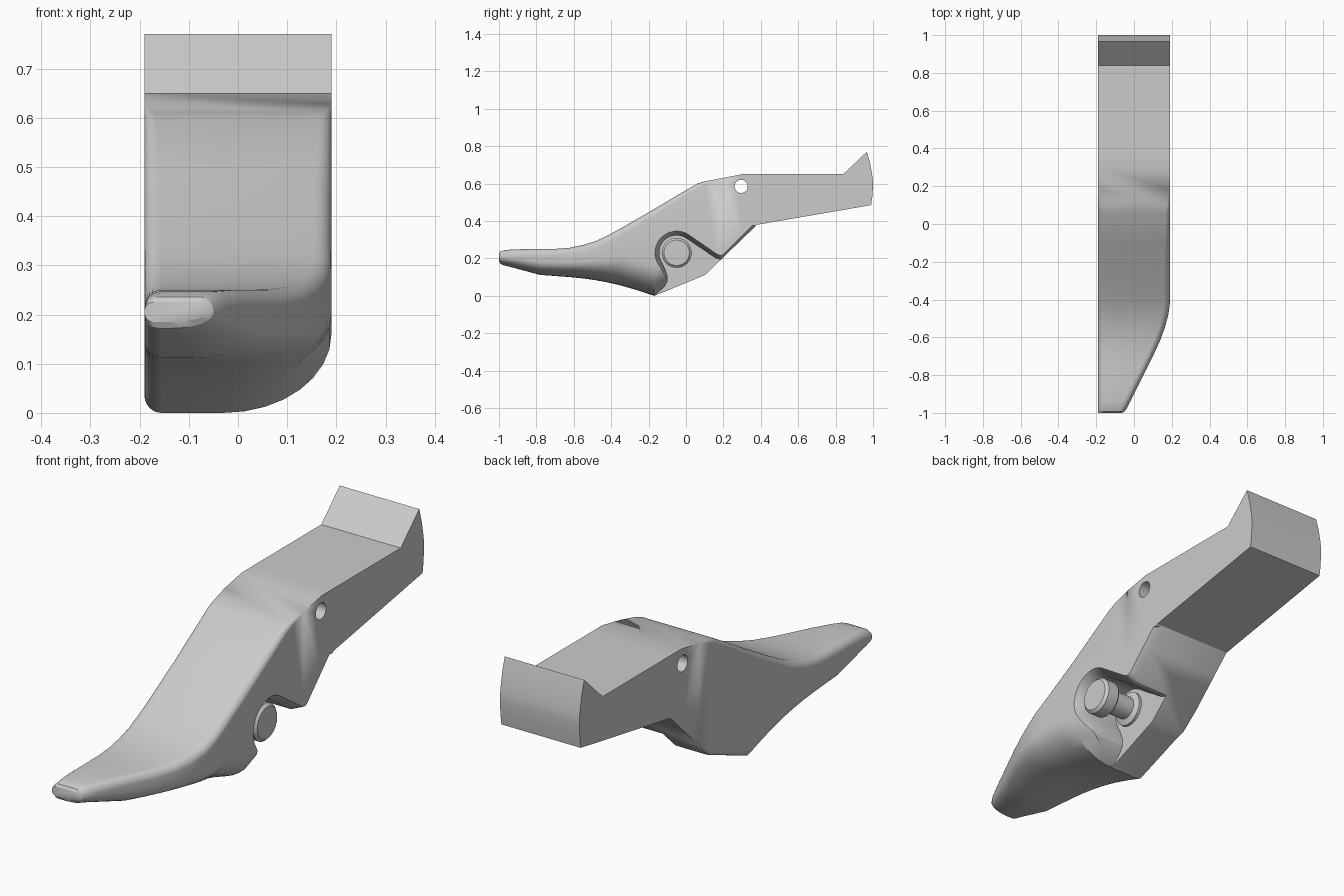
import bpy, bmesh, math

if "Cube" in bpy.data.objects:
    bpy.data.objects.remove(bpy.data.objects["Cube"])

grey = bpy.data.materials.new("light_grey")
grey.diffuse_color = (0.6, 0.6, 0.6, 1)
grey.use_nodes = True
grey.node_tree.nodes["Principled BSDF"].inputs["Base Color"].default_value = grey.diffuse_color


def make_object(name, bm):
    bmesh.ops.remove_doubles(bm, verts=bm.verts, dist=1e-5)
    bmesh.ops.recalc_face_normals(bm, faces=bm.faces)
    mesh = bpy.data.meshes.new(name)
    bm.to_mesh(mesh)
    bm.free()
    mesh.materials.append(grey)
    obj = bpy.data.objects.new(name, mesh)
    bpy.context.collection.objects.link(obj)
    return obj


def loft(name, rings):
    """Skin equal-length rings of points and cap both ends."""
    bm = bmesh.new()
    rows = [[bm.verts.new(p) for p in ring] for ring in rings]
    n = len(rows[0])
    for a, b in zip(rows, rows[1:]):
        for i in range(n):
            j = (i + 1) % n
            bm.faces.new((a[i], a[j], b[j], b[i]))
    bm.faces.new(rows[0])
    bm.faces.new(rows[-1])
    return make_object(name, bm)


def lathe(name, profile, y, z, steps=40):
    """Revolve (x, radius) pairs about an axis along x."""
    turn = [2 * math.pi * i / steps for i in range(steps)]
    return loft(name, [[(x, y + r * math.cos(t), z + r * math.sin(t)) for t in turn]
                       for x, r in profile])


def section(yt, zt, yb, zb, xr, soft, under):
    """Cross-section with rounded corners; soft and under scale the rounding."""
    h, w, xl = zt - zb, xr + 0.19, -0.19
    rs = min(0.035, 0.45 * h) * soft
    corners = [(xr, zt, -1, -1, rs, rs, 0),
               (xl, zt, 1, -1, rs, rs, 90),
               (xl, zb, 1, 1, rs, rs, 180),
               (xr, zb, -1, 1, min(0.22, 0.6 * w) * under, min(0.16, 0.5 * h) * under, 270)]
    ring = []
    for cx, cz, sx, sz, rx, rz, start in corners:
        for k in range(9):
            a = math.radians(start + 90 * k / 8)
            z = cz + sz * rz + rz * math.sin(a)
            y = yb + (yt - yb) * (z - zb) / h
            ring.append((cx + sx * rx + rx * math.cos(a), y, z))
    return ring


# Lever body: y, bottom z, top z, right edge x, edge softness, underside rounding
front = [(-1.0, .185, .225, -.065, 1, 1), (-.993, .172, .236, -.05, 1, 1),
         (-.975, .163, .243, -.037, 1, 1), (-.94, .155, .247, -.02, 1, 1),
         (-.86, .133, .25, .02, 1, 1), (-.78, .112, .25, .06, 1, 1),
         (-.7, .106, .251, .1, 1, 1), (-.62, .1, .257, .137, 1, 1),
         (-.55, .093, .272, .163, 1, 1), (-.48, .083, .294, .182, 1, 1),
         (-.42, .072, .322, .19, 1, 1), (-.35, .056, .36, .19, 1, 1),
         (-.26, .03, .412, .19, 1, 1), (-.17, 0, .464, .19, 1, 1),
         (-.1, .028, .506, .19, .9, 1), (.06, .094, .6, .19, .7, .8),
         (.1, .11, .612, .19, .45, .5), (.18, .187, .627, .19, 0, 0),
         (.3, .303, .65, .19, 0, 0), (.38, .38, .65, .19, 0, 0),
         (.84, .459, .65, .19, 0, 0)]
rings = [section(y, zt, y, zb, xr, s, u) for y, zb, zt, xr, s, u in front]
# Curved tail end
for yt, zt, yb, zb in [(.967, .77, .99, .485), (.984, .71, .996, .53),
                       (.995, .65, .999, .575), (.999, .62, 1.0, .6)]:
    rings.append(section(yt, zt, yb, zb, .19, 0, 0))
body = loft("lever_body", rings)

# Pin recess: straight wall with a chamfered rim
PY, PZ = -.05, .23


def recess_outline(x, d):
    pts = [(.386 - d * 1.35, .377), (.218 - d * .7, .207 + d * .7),
           (.2 - d * .4, .196 + d * .9), (.18, .194 + d), (.155 + d * .4, .203 + d * .9)]
    for k in range(15):
        a = math.radians(55 + 150 * k / 14)
        r = .093 + d
        pts.append((PY + r * math.cos(a), PZ + r * math.sin(a)))
    pts += [(-.112 - d, .145), (-.1 - d, .11), (-.1 - d, .075), (-.115 - d, .048),
            (-.165 - d * .6, .004), (-.18 - d * .6, -.1), (.42, -.1), (.42, .36)]
    return [(x, y, z) for y, z in pts]


recess = loft("recess_cutter", [recess_outline(-.02, 0), recess_outline(.14, 0),
                                recess_outline(.19, .023), recess_outline(.25, .023)])
hole = lathe("hole_cutter", [(-.3, .035), (.3, .035)], .295, .585)

bpy.context.view_layer.objects.active = body
for cutter in (recess, hole):
    mod = body.modifiers.new("cut", 'BOOLEAN')
    mod.operation = 'DIFFERENCE'
    mod.solver = 'EXACT'
    mod.object = cutter
    bpy.ops.object.modifier_apply(modifier=mod.name)
    bpy.data.objects.remove(cutter)

# Headed pin with a low collar on the recess floor
pin = lathe("pivot_pin", [(-.04, .075), (-.008, .075), (.002, .05), (.1, .05), (.1, .07),
                          (.11, .08), (.163, .08), (.175, .068)], PY, PZ)

for obj in (body, pin):
    bpy.ops.object.select_all(action='DESELECT')
    obj.select_set(True)
    bpy.context.view_layer.objects.active = obj
    bpy.ops.object.shade_smooth_by_angle(angle=math.radians(28))
